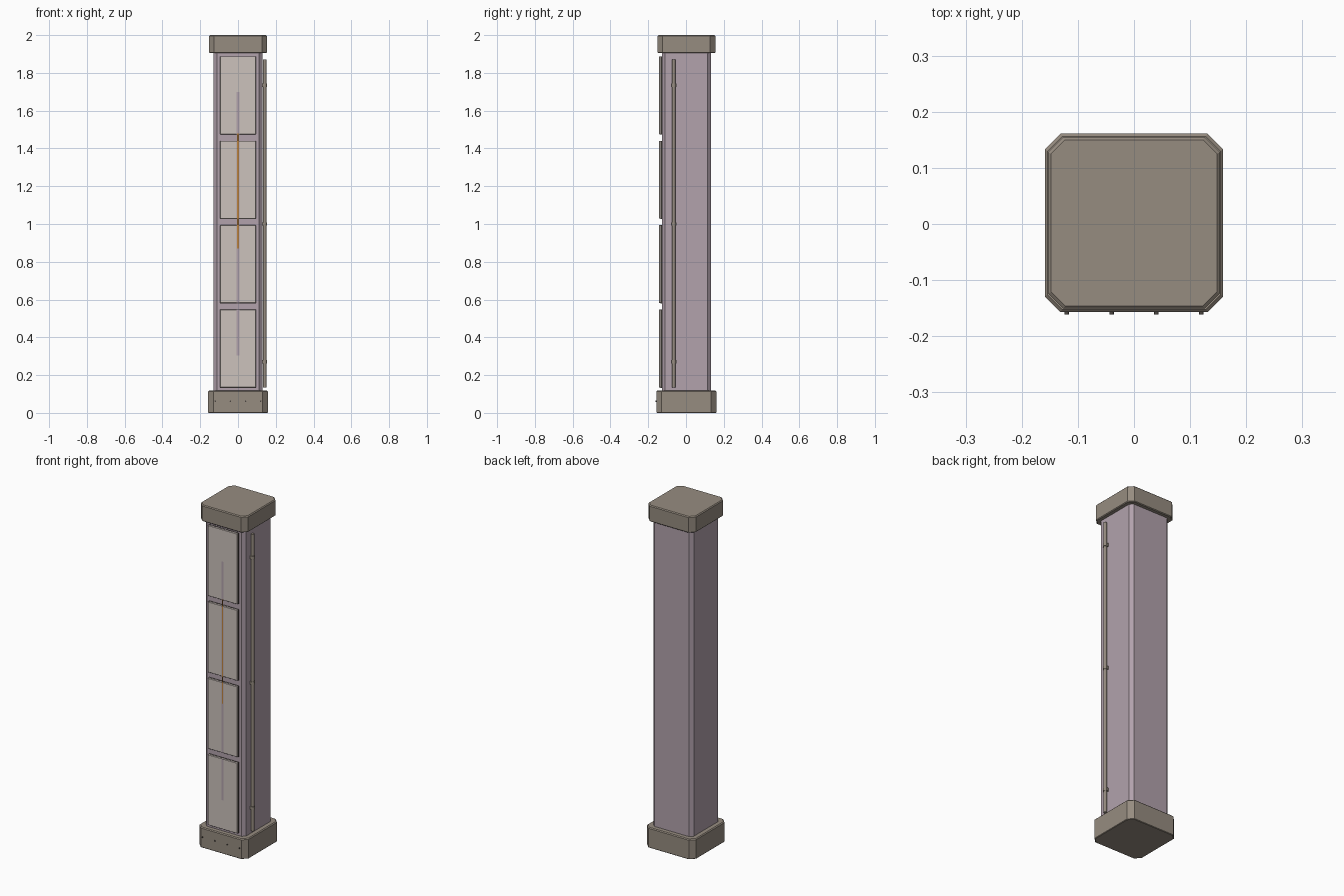
import bpy, bmesh, math
from mathutils import Matrix

if "Cube" in bpy.data.objects:
    bpy.data.objects.remove(bpy.data.objects["Cube"])

CY = 0.002  # body sits slightly back so the screws stay inside the footprint


def mat(name, rgb):
    m = bpy.data.materials.new(name)
    m.diffuse_color = (*rgb, 1)
    m.use_nodes = True
    m.node_tree.nodes["Principled BSDF"].inputs["Base Color"].default_value = m.diffuse_color
    return m


TAUPE = mat("taupe_metal", (0.305, 0.262, 0.216))
MAUVE = mat("mauve_body", (0.445, 0.361, 0.413))
PALE = mat("pale_panel", (0.604, 0.539, 0.503))
ORANGE = mat("orange_stripe", (0.515, 0.223, 0.045))
DARK = mat("dark_fixings", (0.07, 0.06, 0.052))


def finish(bm, name, material):
    bmesh.ops.recalc_face_normals(bm, faces=bm.faces[:])
    me = bpy.data.meshes.new(name)
    bm.to_mesh(me)
    bm.free()
    me.materials.append(material)
    ob = bpy.data.objects.new(name, me)
    bpy.context.collection.objects.link(ob)
    return ob


def box(name, material, x0, x1, y0, y1, z0, z1, bevel=0):
    bm = bmesh.new()
    m = Matrix.Translation(((x0 + x1) / 2, (y0 + y1) / 2, (z0 + z1) / 2))
    m = m @ Matrix.Diagonal((x1 - x0, y1 - y0, z1 - z0, 1))
    bmesh.ops.create_cube(bm, size=1, matrix=m)
    if bevel:
        bmesh.ops.bevel(bm, geom=bm.edges[:], offset=bevel, segments=1, affect='EDGES')
    return finish(bm, name, material)


def cylinder(name, material, r, length, loc, axis='Z', seg=16):
    bm = bmesh.new()
    m = Matrix.Translation(loc)
    if axis == 'Y':
        m = m @ Matrix.Rotation(math.pi / 2, 4, 'X')
    bmesh.ops.create_cone(bm, cap_ends=True, segments=seg, radius1=r, radius2=r,
                          depth=length, matrix=m)
    ob = finish(bm, name, material)
    for p in ob.data.polygons:
        p.use_smooth = len(p.vertices) == 4
    return ob


def octagon(h, c):
    """Square of half width h with corners cut by c."""
    k = h - c
    return [(h, -k), (h, k), (k, h), (-k, h), (-h, k), (-h, -k), (-k, -h), (k, -h)]


def chamfered_block(name, material, rings):
    """Stack of chamfered squares: (z, half width, corner cut)."""
    bm = bmesh.new()
    loops = [[bm.verts.new((x, y + CY, z)) for x, y in octagon(h, c)] for z, h, c in rings]
    for a, b in zip(loops, loops[1:]):
        for i in range(8):
            j = (i + 1) % 8
            bm.faces.new((a[i], a[j], b[j], b[i]))
    bm.faces.new(loops[0])
    bm.faces.new(loops[-1])
    return finish(bm, name, material)


# main masses
chamfered_block("base", TAUPE, [(0, 0.156, 0.028), (0.003, 0.159, 0.028),
                                (0.113, 0.159, 0.028), (0.118, 0.154, 0.026)])
chamfered_block("column", MAUVE, [(0.11, 0.13, 0.018), (1.91, 0.13, 0.018)])
chamfered_block("cap", TAUPE, [(1.905, 0.149, 0.026), (1.909, 0.153, 0.027),
                               (1.995, 0.153, 0.027), (2.0, 0.148, 0.025)])

# four front panels with a dark backing edge and a central stripe
for i in range(4):
    z0 = 0.135 + i * 0.4467
    z1 = z0 + 0.412
    box(f"panel_backing_{i + 1}", DARK, -0.096, 0.096, -0.134, -0.126, z0 - 0.002, z1)
    box(f"front_panel_{i + 1}", PALE, -0.095, 0.095, -0.143, -0.133, z0, z1, 0.0015)
    box(f"stripe_{i + 1}", MAUVE, -0.0075, 0.0075, -0.1436, -0.142,
        max(z0, 0.305), min(z1, 1.70))
box("orange_stripe", ORANGE, -0.004, 0.004, -0.1442, -0.1425, 0.87, 1.478)

# conduit on the right side with three clips
cylinder("conduit", TAUPE, 0.009, 1.735, (0.141, -0.065, 1.0025))
for i, z in enumerate((0.27, 1.0, 1.735)):
    cylinder(f"conduit_clip_{i + 1}", TAUPE, 0.012, 0.018, (0.141, -0.065, z))
    box(f"clip_foot_{i + 1}", TAUPE, 0.128, 0.14, -0.076, -0.05, z - 0.009, z + 0.009)

# screws on the front of the base
for i in range(4):
    cylinder(f"base_screw_{i + 1}", DARK, 0.004, 0.006, (-0.12 + i * 0.08, -0.158, 0.062), 'Y', 12)
